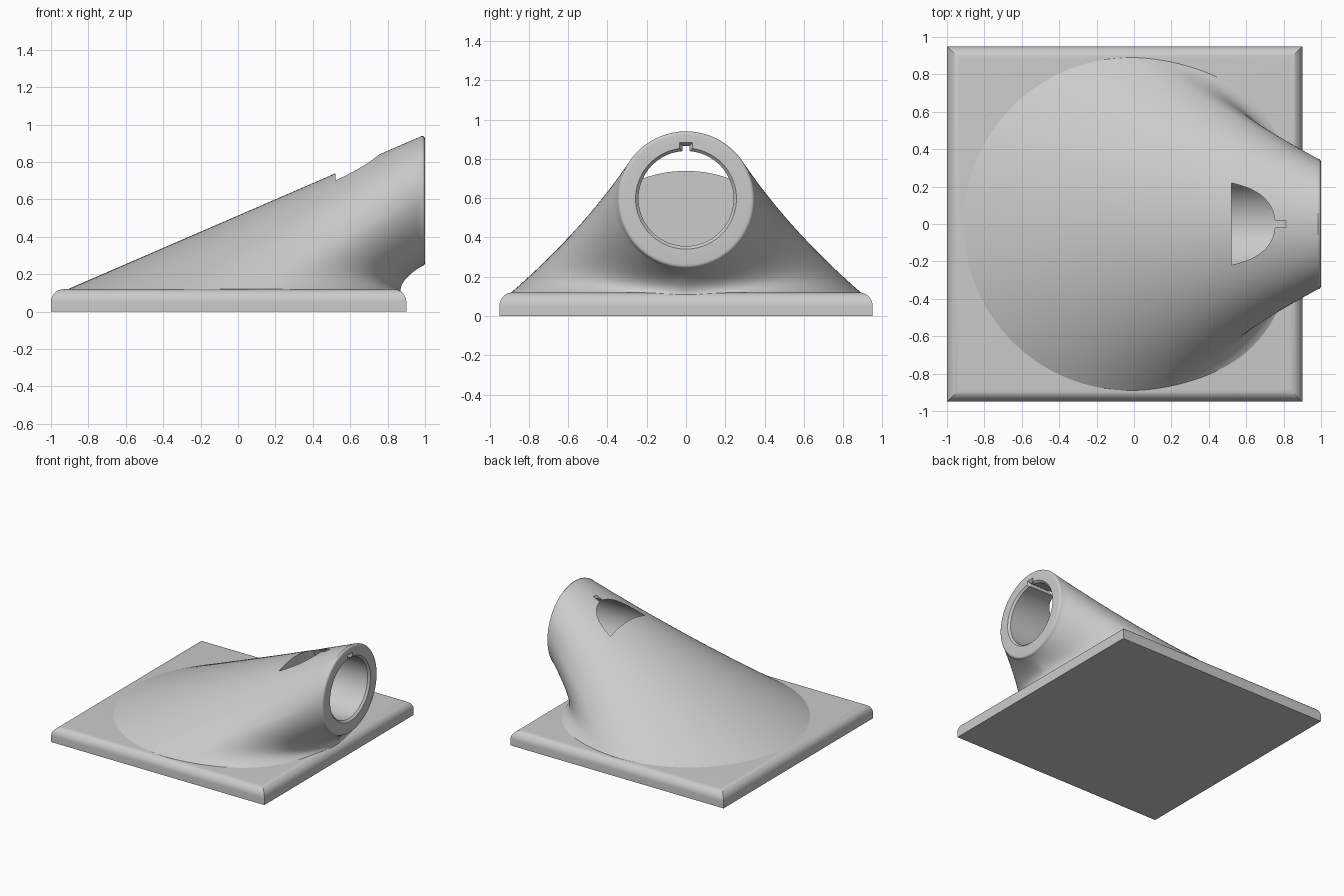
import bpy, bmesh
from math import sin, cos, pi, radians
from mathutils import Vector

cube = bpy.data.objects.get("Cube")
if cube:
    bpy.data.objects.remove(cube, do_unlink=True)

GREY = (0.6, 0.6, 0.6, 1)
grey = bpy.data.materials.new("plain grey")
grey.use_nodes = True
grey.diffuse_color = GREY
grey.node_tree.nodes["Principled BSDF"].inputs["Base Color"].default_value = GREY


def loft(name, rings):
    """Closed solid skinned through a list of equal-length rings."""
    bm = bmesh.new()
    rows = [[bm.verts.new(p) for p in ring] for ring in rings]
    n = len(rows[0])
    for low, high in zip(rows, rows[1:]):
        for i in range(n):
            j = (i + 1) % n
            bm.faces.new((low[i], low[j], high[j], high[i]))
    bm.faces.new(rows[0])
    bm.faces.new(rows[-1])
    bmesh.ops.recalc_face_normals(bm, faces=bm.faces)
    mesh = bpy.data.meshes.new(name)
    bm.to_mesh(mesh)
    bm.free()
    mesh.materials.append(grey)
    obj = bpy.data.objects.new(name, mesh)
    bpy.context.collection.objects.link(obj)
    return obj


def select(obj):
    bpy.ops.object.select_all(action='DESELECT')
    obj.select_set(True)
    bpy.context.view_layer.objects.active = obj


def cut(obj, cutter):
    cutter.hide_render = True
    select(obj)
    mod = obj.modifiers.new("cut", 'BOOLEAN')
    mod.operation = 'DIFFERENCE'
    mod.solver = 'EXACT'
    mod.object = cutter
    bpy.ops.object.modifier_apply(modifier=mod.name)
    bpy.data.objects.remove(cutter, do_unlink=True)


def smooth(obj, angle=30):
    select(obj)
    bpy.ops.object.shade_smooth_by_angle(angle=radians(angle))


# Base plate: stacked rectangles with a rounded, mitred upper edge
def rectangle(inset, z):
    x, y = 0.95 - inset, 0.95 - inset
    return [(-0.05 + sx * x, sy * y, z) for sx, sy in ((-1, -1), (1, -1), (1, 1), (-1, 1))]


EDGE = 0.068
HEIGHT = 0.12
steps = [k / 10 * pi / 2 for k in range(11)]
plate = loft("base_plate", [rectangle(0, 0)] + [
    rectangle(EDGE * (1 - cos(a)), HEIGHT - EDGE * (1 - sin(a))) for a in steps])
smooth(plate)

# Spout body: blends from a wide circle on the plate to an upright ring
N = 128
RING_Z, RING_R = 0.592, 0.348
angles = [2 * pi * i / N for i in range(N)]


def upright_ring(x, r, z=RING_Z):
    return [Vector((x, r * sin(a), z - r * cos(a))) for a in angles]


def foot(a):
    front = max(0, cos(a))
    r = 0.89 + 0.06 * sin(2 * a) ** 2 * front
    return Vector((-0.02 + r * cos(a), r * sin(a), HEIGHT - 0.015 * front ** 4))


def wall_point(a, t):
    p0 = foot(a)
    p3 = Vector((0.985, RING_R * sin(a), RING_Z - RING_R * cos(a)))
    line = (p3 - p0) / 3
    w = max(0, cos(a)) ** 0.8
    inward = 0.01 + 0.13 * abs(sin(2 * a))
    start = Vector((-cos(a) * inward, -sin(a) * inward, 0.05))
    end = Vector((0.85, -0.38 * sin(a), 0.45)) * line.length
    p1 = p0 + line.lerp(start, w)
    p2 = p3 - line.lerp(end, w)
    s = 1 - t
    return p0 * s ** 3 + p1 * 3 * s * s * t + p2 * 3 * s * t * t + p3 * t ** 3


SECTIONS = 28
buried = [Vector((p.x, p.y, 0.05)) for p in map(foot, angles)]
walls = [[wall_point(a, k / SECTIONS) for a in angles] for k in range(SECTIONS + 1)]
lip = [upright_ring(0.985 + 0.015 * sin(a), RING_R - 0.02 * (1 - cos(a))) for a in steps[2::2]]
body = loft("spout_body", [buried] + walls + lip)

# Blind bore with an eased mouth
BORE_Z, BORE_R = 0.598, 0.242
mouth = [upright_ring(1 - 0.015 * cos(a), BORE_R + 0.015 * (1 - cos(a)), BORE_Z) for a in steps[::2]]
bore = loft("bore_cutter", [upright_ring(0.52, BORE_R, BORE_Z)] + mouth
            + [upright_ring(1.1, BORE_R + 0.015, BORE_Z)])
cut(body, bore)


# Key slot above the bore, flared at the mouth
def slot_section(x, half, top):
    return [(x, -half, 0.7), (x, half, 0.7), (x, half, top), (x, -half, top)]


slot = loft("slot_cutter", [slot_section(0.6, 0.018, 0.863), slot_section(0.98, 0.018, 0.866),
                            slot_section(1.003, 0.034, 0.885), slot_section(1.1, 0.034, 0.885)])
cut(body, slot)
smooth(body)
